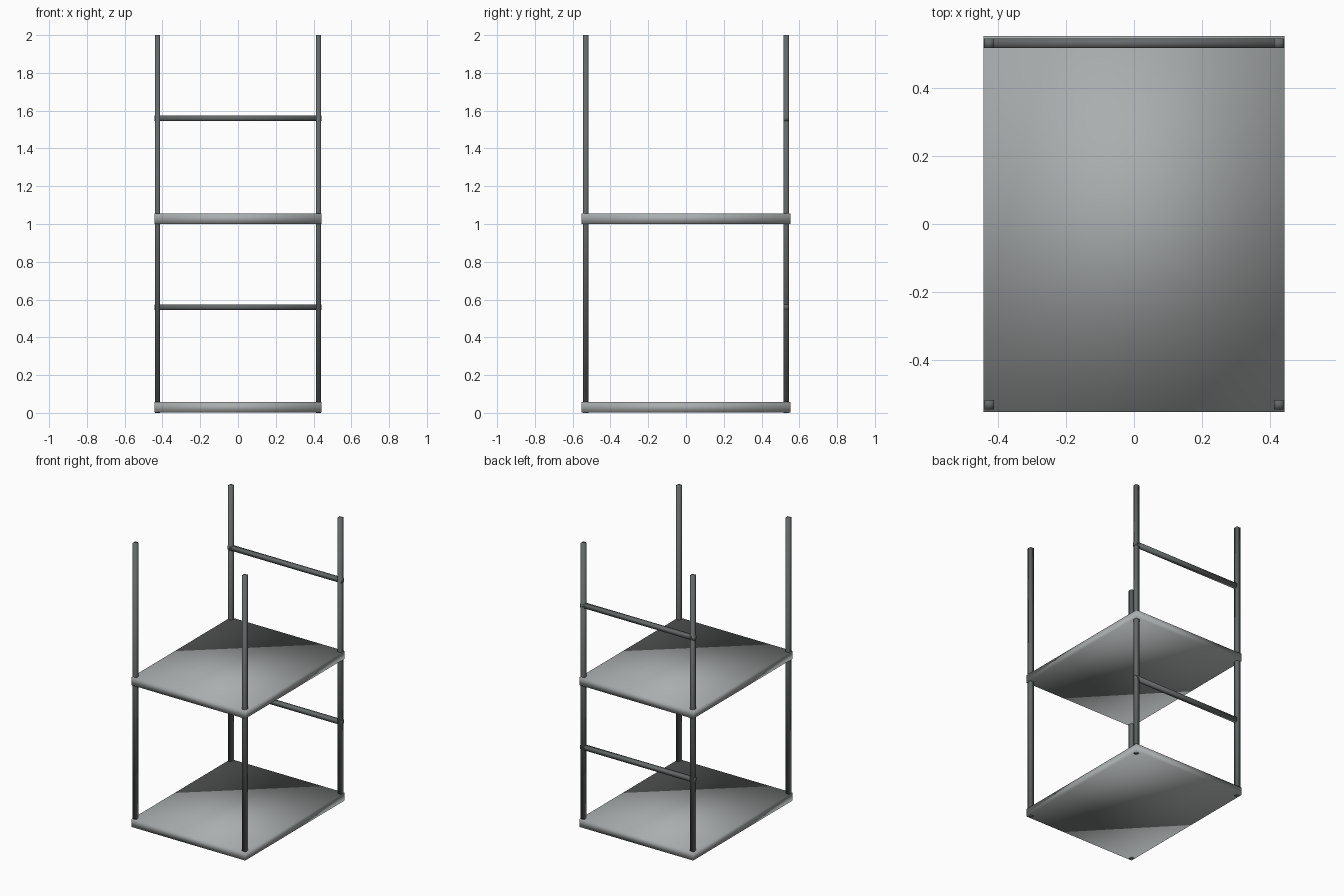
import bpy

cube = bpy.data.objects.get("Cube")
if cube:
    bpy.data.objects.remove(cube, do_unlink=True)


def make_material(name, rgb):
    mat = bpy.data.materials.new(name)
    mat.use_nodes = True
    color = (*rgb, 1.0)
    mat.diffuse_color = color
    mat.node_tree.nodes["Principled BSDF"].inputs["Base Color"].default_value = color
    return mat


def box(name, low, high, mat):
    """Smooth-shaded box spanning two opposite corners."""
    center = [(a + b) / 2 for a, b in zip(low, high)]
    bpy.ops.mesh.primitive_cube_add(size=1, location=center)
    obj = bpy.context.object
    obj.name = name
    obj.scale = [b - a for a, b in zip(low, high)]
    bpy.ops.object.transform_apply(location=False, rotation=False, scale=True)
    bpy.ops.object.shade_smooth()
    obj.data.materials.append(mat)
    return obj


light_grey = make_material("light grey", (0.40, 0.42, 0.42))
dark_grey = make_material("dark grey", (0.13, 0.14, 0.14))

WIDTH, DEPTH = 0.443, 0.553     # half sizes of the shelves
POST_X, POST_Y, R = 0.426, 0.531, 0.014

# Two flat shelves
for name, z in (("lower_shelf", 0.001), ("upper_shelf", 1.0)):
    box(name, (-WIDTH, -DEPTH, z), (WIDTH, DEPTH, z + 0.056), light_grey)

# Four full-height corner posts
for side, sx in (("left", 1), ("right", -1)):
    for end, sy in (("front", -1), ("back", 1)):
        x, y = sx * POST_X, sy * POST_Y
        box(f"{end}_{side}_post", (x - R, y - R, 0), (x + R, y + R, 2), dark_grey)

# Cross rails between the back posts
for name, z in (("lower_back_rail", 0.56), ("upper_back_rail", 1.56)):
    box(name, (-WIDTH, POST_Y - R, z - R), (WIDTH, POST_Y + R, z + R), dark_grey)
